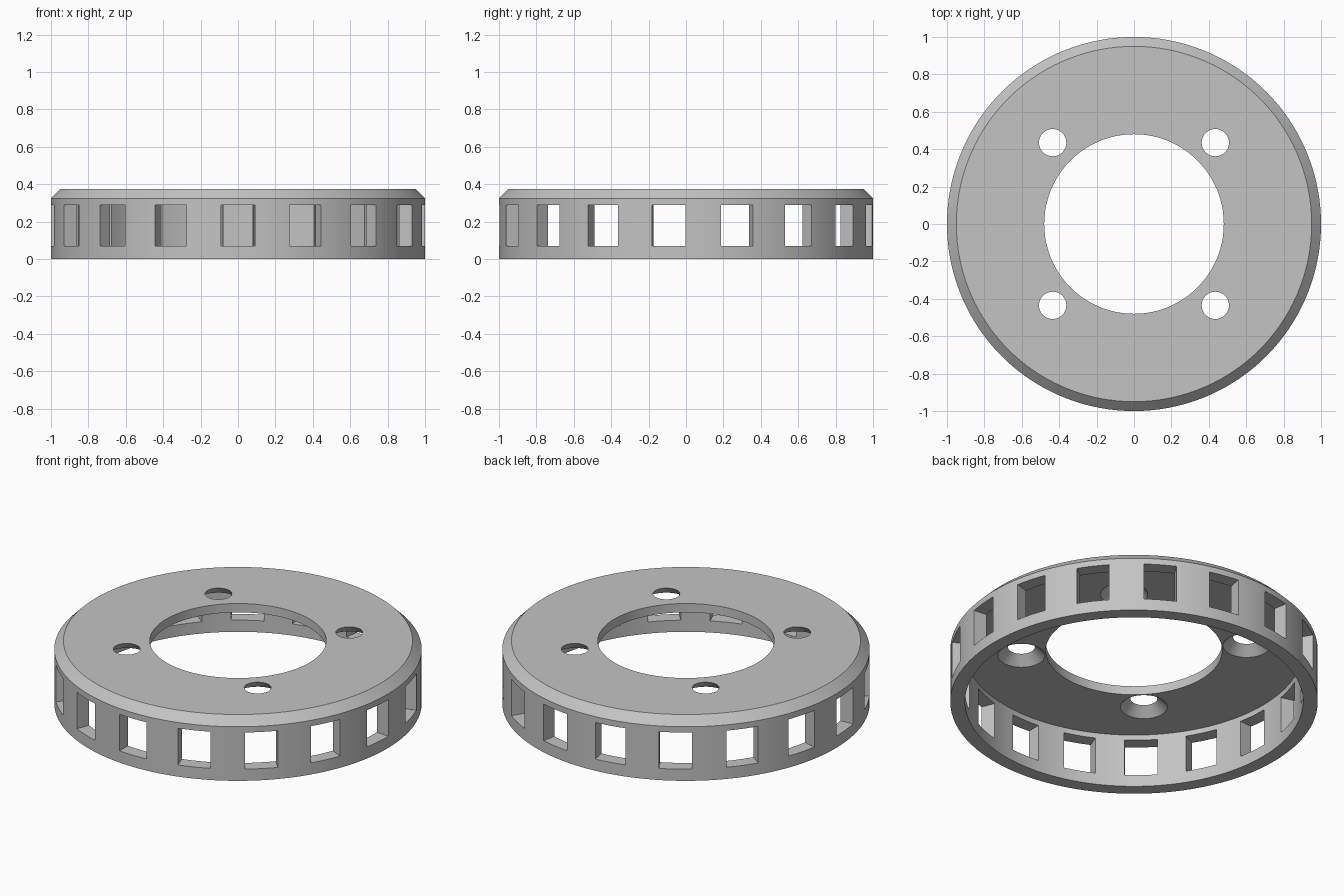
import bpy, bmesh, math
from mathutils import Matrix

cube = bpy.data.objects.get("Cube")
if cube:
    bpy.data.objects.remove(cube, do_unlink=True)

SEGMENTS = 136
WINDOWS = 17
HEIGHT = 0.375
PLATE_BOTTOM = 0.322

grey = bpy.data.materials.new("plain grey")
grey.use_nodes = True
colour = (0.55, 0.55, 0.55, 1)
grey.diffuse_color = colour
grey.node_tree.nodes["Principled BSDF"].inputs["Base Color"].default_value = colour


def make_object(name, bm):
    bmesh.ops.recalc_face_normals(bm, faces=bm.faces)
    mesh = bpy.data.meshes.new(name)
    bm.to_mesh(mesh)
    bm.free()
    mesh.materials.append(grey)
    obj = bpy.data.objects.new(name, mesh)
    bpy.context.collection.objects.link(obj)
    return obj


def lathe(name, profile):
    """Revolve a closed (radius, z) profile about the z axis."""
    bm = bmesh.new()
    rings = []
    for i in range(SEGMENTS):
        a = math.tau * i / SEGMENTS
        rings.append([bm.verts.new((r * math.cos(a), r * math.sin(a), z)) for r, z in profile])
    n = len(profile)
    for i in range(SEGMENTS):
        here, there = rings[i], rings[(i + 1) % SEGMENTS]
        for j in range(n):
            k = (j + 1) % n
            bm.faces.new((here[j], there[j], there[k], here[k]))
    return make_object(name, bm)


# Cap: chamfered outer wall with a flat annular plate on top
ring = lathe("ring_cap", [
    (1, 0), (1, 0.325), (0.95, HEIGHT), (0.48, HEIGHT),
    (0.48, PLATE_BOTTOM), (0.92, PLATE_BOTTOM), (0.92, 0)])

# Cutter for the windows spaced evenly around the wall
bm = bmesh.new()
for i in range(WINDOWS):
    turn = Matrix.Rotation(math.tau * i / WINDOWS - math.pi / 2, 4, "Z")
    box = Matrix.Translation((0.96, 0, 0.18)) @ Matrix.Diagonal((0.24, 0.18, 0.22, 1))
    bmesh.ops.create_cube(bm, size=1, matrix=turn @ box)
window_cutter = make_object("window_cutter", bm)

# Cutter for the four screw holes, countersunk from below
bm = bmesh.new()
thickness = HEIGHT - PLATE_BOTTOM
margin = 0.01
slope = (0.128 - 0.073) / thickness
for sx in (-1, 1):
    for sy in (-1, 1):
        bmesh.ops.create_cone(
            bm, cap_ends=True, segments=48,
            radius1=0.128 + slope * margin, radius2=0.073 - slope * margin,
            depth=thickness + 2 * margin,
            matrix=Matrix.Translation((sx * 0.435, sy * 0.435, (HEIGHT + PLATE_BOTTOM) / 2)))
hole_cutter = make_object("screw_hole_cutter", bm)

# Cut the openings and bake the result
bpy.context.view_layer.objects.active = ring
for cutter in (window_cutter, hole_cutter):
    mod = ring.modifiers.new(cutter.name, "BOOLEAN")
    mod.operation = "DIFFERENCE"
    mod.solver = "EXACT"
    mod.object = cutter
    bpy.ops.object.modifier_apply(modifier=mod.name)
    bpy.data.objects.remove(cutter, do_unlink=True)

bpy.ops.object.select_all(action="DESELECT")
ring.select_set(True)
bpy.ops.object.shade_smooth_by_angle(angle=math.radians(25))
